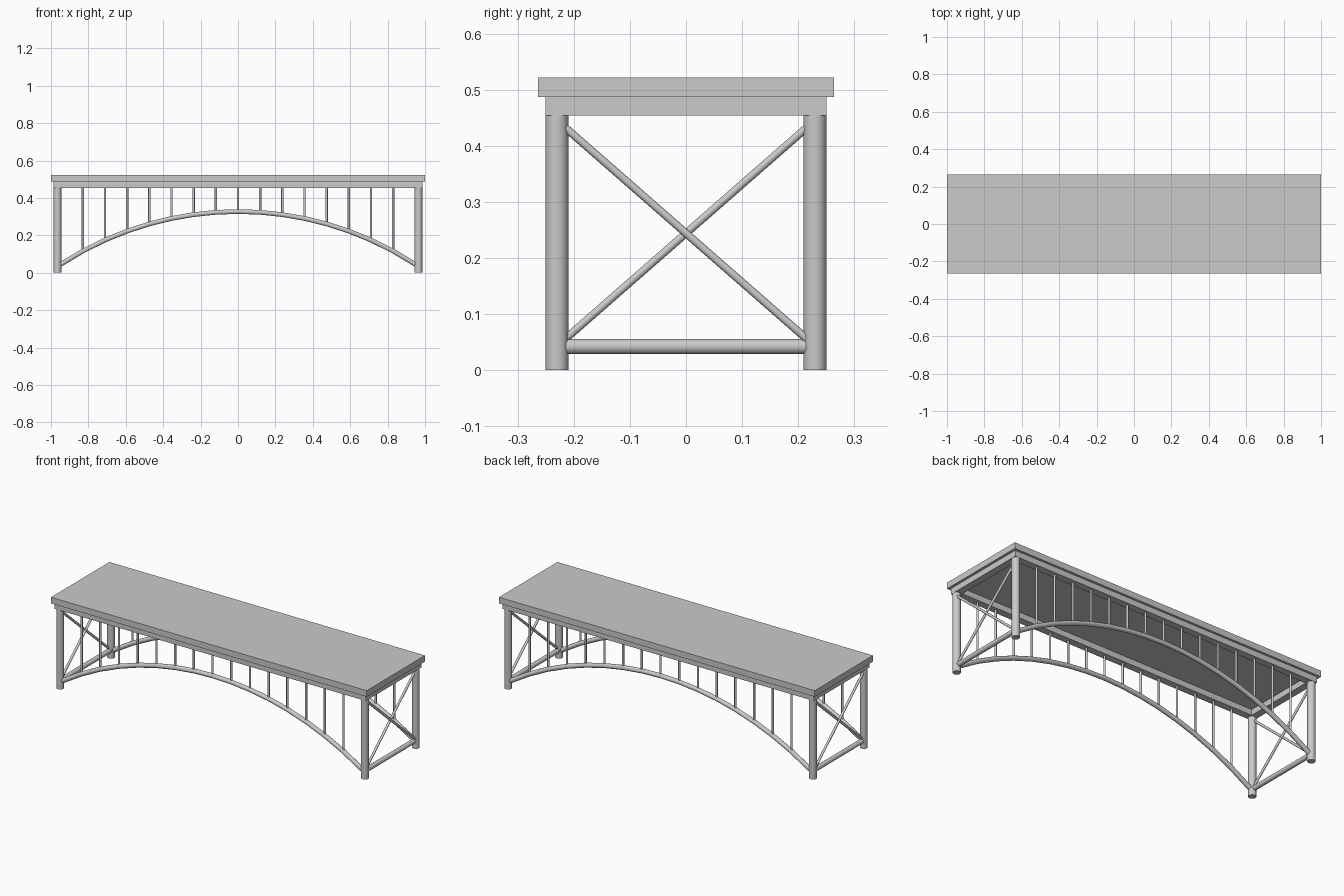
import bpy
import math
from mathutils import Vector

cube = bpy.data.objects.get("Cube")
if cube:
    bpy.data.objects.remove(cube, do_unlink=True)

grey = bpy.data.materials.new("plain grey")
grey.use_nodes = True
colour = (0.59, 0.59, 0.59, 1)
grey.diffuse_color = colour
grey.node_tree.nodes["Principled BSDF"].inputs["Base Color"].default_value = colour

POST_X, POST_Y, POST_R = 0.965, 0.23, 0.0205
BEAM_BOTTOM, BEAM_TOP, DECK_TOP = 0.454, 0.487, 0.522
HALF_SPAN, CROWN_Z, FOOT_Z = 0.948, 0.327, 0.045
BAYS = 16


def box(name, x, y, half_x, half_y, bottom, top):
    bpy.ops.mesh.primitive_cube_add(size=1, location=(x, y, (bottom + top) / 2))
    ob = bpy.context.object
    ob.name = name
    ob.scale = (2 * half_x, 2 * half_y, top - bottom)
    bpy.ops.object.transform_apply(location=False, rotation=False, scale=True)
    ob.data.materials.append(grey)


def rod(name, start, end, radius, sides=16):
    start, end = Vector(start), Vector(end)
    axis = end - start
    bpy.ops.mesh.primitive_cylinder_add(vertices=sides, radius=radius,
                                        depth=axis.length, location=(start + end) / 2)
    ob = bpy.context.object
    ob.name = name
    ob.rotation_euler = axis.to_track_quat('Z', 'Y').to_euler()
    ob.data.materials.append(grey)
    bpy.ops.object.shade_smooth_by_angle(angle=math.radians(40))


def tube(name, points, radius):
    curve = bpy.data.curves.new(name, 'CURVE')
    curve.dimensions = '3D'
    curve.bevel_depth = radius
    curve.bevel_resolution = 3
    curve.use_fill_caps = True
    spline = curve.splines.new('POLY')
    spline.points.add(len(points) - 1)
    for point, co in zip(spline.points, points):
        point.co = (*co, 1)
    curve.materials.append(grey)
    ob = bpy.data.objects.new(name, curve)
    bpy.context.collection.objects.link(ob)
    # Turn the swept tube into a mesh
    bpy.ops.object.select_all(action='DESELECT')
    ob.select_set(True)
    bpy.context.view_layer.objects.active = ob
    bpy.ops.object.convert(target='MESH')
    bpy.ops.object.shade_smooth_by_angle(angle=math.radians(40))


# Circular arc through the two feet and the crown
rise = CROWN_Z - FOOT_Z
ARC_R = (HALF_SPAN ** 2 + rise ** 2) / (2 * rise)


def arch_z(x):
    return CROWN_Z - ARC_R + math.sqrt(ARC_R ** 2 - x ** 2)


# Deck plate
box("deck", 0, 0, 1, 0.264, BEAM_TOP, DECK_TOP)

# Edge beams, arches and hangers on both sides
nodes = [HALF_SPAN * (2 * i / BAYS - 1) for i in range(BAYS + 1)]
for side, y in (("front", -POST_Y), ("back", POST_Y)):
    box(side + "_edge_beam", 0, y, POST_X + POST_R, POST_R, BEAM_BOTTOM, BEAM_TOP)
    tube(side + "_arch", [(x, y, arch_z(x)) for x in nodes], 0.013)
    for i, x in enumerate(nodes[1:-1], 1):
        rod(f"{side}_hanger_{i}", (x, y, arch_z(x)), (x, y, BEAM_BOTTOM), 0.006, 12)

# End frames: beam, posts, foot strut and cross braces
for end, s in (("right", -1), ("left", 1)):
    x = s * POST_X
    box(end + "_end_beam", x, 0, POST_R, POST_Y - POST_R, BEAM_BOTTOM, BEAM_TOP)
    for side, y in (("front", -POST_Y), ("back", POST_Y)):
        rod(f"{end}_{side}_post", (x, y, 0), (x, y, BEAM_BOTTOM), POST_R, 24)
    rod(end + "_foot_strut", (x, -0.214, 0.042), (x, 0.214, 0.042), 0.0135)
    # One brace passes just outside the other
    for name, d, shift in (("rising", 1, 0), ("falling", -1, 0.005)):
        bx = x + s * shift
        rod(f"{end}_{name}_brace", (bx, -0.216 * d, 0.055), (bx, 0.216 * d, 0.433), 0.007)
